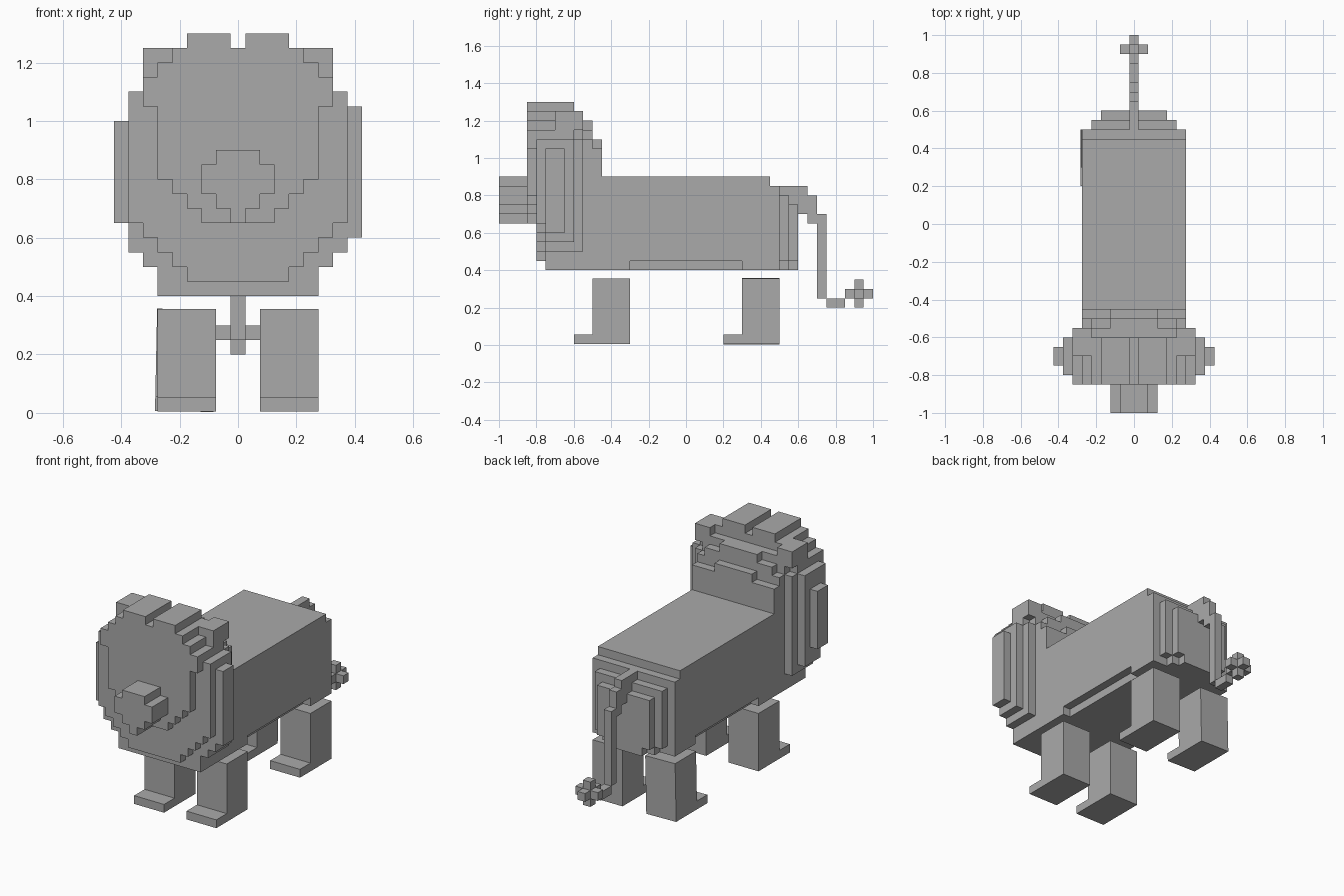
import bpy, bmesh, math
from mathutils import Matrix, Vector

if "Cube" in bpy.data.objects:
    bpy.data.objects.remove(bpy.data.objects["Cube"])

S = 0.05  # size of one block

gray = bpy.data.materials.new("plain gray")
gray.diffuse_color = (0.4, 0.4, 0.4, 1)
gray.use_nodes = True
gray.node_tree.nodes["Principled BSDF"].inputs["Base Color"].default_value = gray.diffuse_color


def finish(name, bm):
    me = bpy.data.meshes.new(name)
    bm.to_mesh(me)
    bm.free()
    me.materials.append(gray)
    ob = bpy.data.objects.new(name, me)
    bpy.context.collection.objects.link(ob)
    return ob


def blocks(name, boxes):
    """Merge boxes (x0, x1, y0, y1, z0, z1) into one outer skin of blocks."""
    cells = set()
    for b in boxes:
        lo = [round((b[0] + 0.025) / S), round(b[2] / S), round(b[4] / S)]
        hi = [round((b[1] + 0.025) / S), round(b[3] / S), round(b[5] / S)]
        cells |= {(i, j, k) for i in range(lo[0], hi[0])
                  for j in range(lo[1], hi[1]) for k in range(lo[2], hi[2])}
    bm = bmesh.new()
    verts = {}

    def vert(p):
        if p not in verts:
            verts[p] = bm.verts.new((p[0] * S - 0.025, p[1] * S, p[2] * S))
        return verts[p]

    for c in sorted(cells):
        for a in range(3):
            for side in (0, 1):
                n = list(c)
                n[a] += 2 * side - 1
                if tuple(n) in cells:
                    continue
                u, v = (a + 1) % 3, (a + 2) % 3
                loop = []
                for du, dv in ((0, 0), (1, 0), (1, 1), (0, 1)):
                    p = list(c)
                    p[a] += side
                    p[u] += du
                    p[v] += dv
                    loop.append(vert(tuple(p)))
                bm.faces.new(loop if side else loop[::-1])
    bmesh.ops.dissolve_limit(bm, angle_limit=0.01, verts=bm.verts[:], edges=bm.edges[:])
    return finish(name, bm)


def layer(y0, y1, *rows):
    """Symmetric layer: each row is (half width, z0, z1)."""
    return [(-w, w, y0, y1, z0, z1) for w, z0, z1 in rows]


def both(x0, x1, *rest):
    return [(x0, x1, *rest), (-x1, -x0, *rest)]


# Head: face plate, stepped mane layers and neck
head = layer(-0.85, -0.8, (0.225, 0.75, 1.25), (0.275, 0.8, 1.2), (0.325, 1.05, 1.15),
             (0.175, 0.7, 0.8), (0.125, 0.65, 0.8))
head += layer(-0.8, -0.6, (0.375, 0.65, 1.1), (0.325, 0.6, 1.15), (0.275, 0.55, 1.2),
              (0.225, 0.5, 1.25), (0.175, 0.45, 1.2))
head += layer(-0.75, -0.6, (0.375, 0.55, 1.1), (0.325, 0.5, 1.1), (0.275, 0.4, 1.1))
head += layer(-0.6, -0.55, (0.325, 0.5, 1.1), (0.275, 0.4, 1.15), (0.225, 0.4, 1.2))
head += layer(-0.55, -0.5, (0.275, 0.4, 1.1), (0.225, 0.4, 1.15), (0.125, 0.4, 1.2))
head += layer(-0.5, -0.45, (0.275, 0.4, 1.05), (0.125, 0.4, 1.1))
# mane sides (the two differ slightly), crown tufts, ears
head += [(0.375, 0.425, -0.75, -0.65, 0.6, 1.05), (-0.425, -0.375, -0.75, -0.65, 0.65, 1.0)]
head += both(0.025, 0.175, -0.85, -0.6, 1.25, 1.3)
head += both(0.225, 0.325, -0.7, -0.55, 1.15, 1.25)

# Body with inset belly and stepped rump
body = layer(-0.45, 0.45, (0.275, 0.45, 0.9), (0.225, 0.4, 0.9))
body += layer(-0.45, -0.3, (0.275, 0.4, 0.9))
body += layer(0.3, 0.45, (0.275, 0.4, 0.9))
body += layer(0.45, 0.5, (0.275, 0.4, 0.85))
body += layer(0.5, 0.55, (0.225, 0.45, 0.8), (0.175, 0.4, 0.8))
body += layer(0.55, 0.6, (0.175, 0.45, 0.75), (0.125, 0.4, 0.75))
blocks("head_and_body", head + body)

# Snout
blocks("snout", layer(-1.0, -0.85, (0.125, 0.75, 0.85), (0.075, 0.7, 0.9), (0.025, 0.65, 0.7)))

# Tail with tuft
t = 0.025
tail = [(-t, t, *r) for r in (
    (0.5, 0.65, 0.7, 0.85), (0.65, 0.7, 0.65, 0.8), (0.7, 0.75, 0.25, 0.7),
    (0.75, 0.85, 0.2, 0.25), (0.85, 1.0, 0.25, 0.3), (0.9, 0.95, 0.2, 0.35))]
tail += [(-0.075, 0.075, 0.9, 0.95, 0.25, 0.3)]
blocks("tail", tail)


# Legs: L-shaped side profile extruded across
def leg(name, x, y, tilt=0.0):
    z0, zf, z1 = 0.005, 0.055, 0.355
    profile = [(-0.2, z0), (0.1, z0), (0.1, z1), (-0.1, z1), (-0.1, zf), (-0.2, zf)]
    bm = bmesh.new()
    f = bm.faces.new([bm.verts.new((-0.1, py, pz)) for py, pz in profile])
    ext = bmesh.ops.extrude_face_region(bm, geom=[f])
    bmesh.ops.translate(bm, vec=Vector((0.2, 0, 0)),
                        verts=[g for g in ext["geom"] if isinstance(g, bmesh.types.BMVert)])
    bmesh.ops.recalc_face_normals(bm, faces=bm.faces[:])
    bmesh.ops.rotate(bm, cent=(0, 0, z1), matrix=Matrix.Rotation(tilt, 3, 'Y'), verts=bm.verts[:])
    bmesh.ops.translate(bm, vec=Vector((x, y, 0)), verts=bm.verts[:])
    finish(name, bm)


leg("front_leg_right", 0.175, -0.4)
leg("front_leg_left", -0.175, -0.4)
leg("back_leg_right", 0.175, 0.4)
leg("back_leg_left", -0.177, 0.4, math.radians(1.2))  # leans outward a touch
